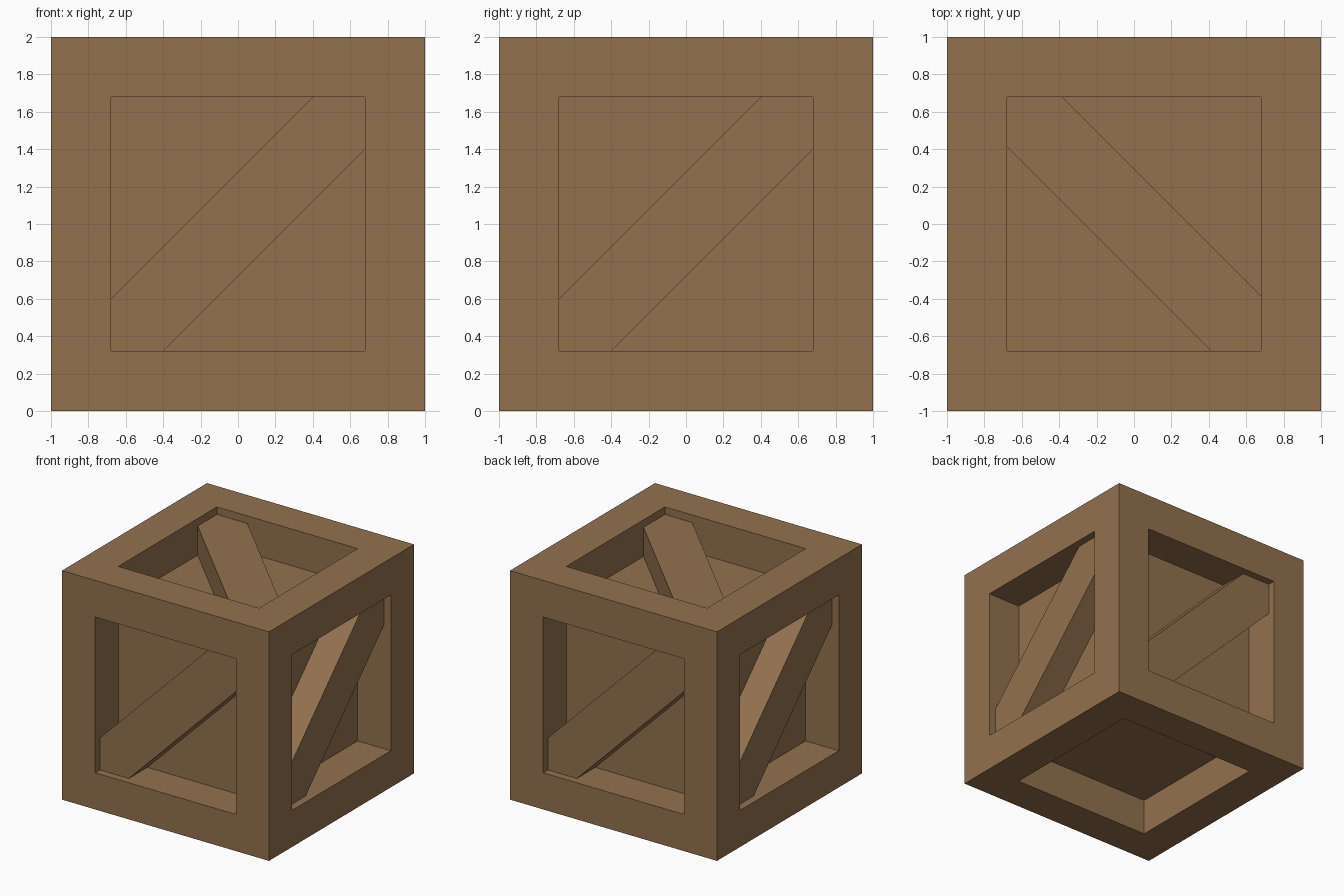
import bpy, bmesh, math
from mathutils import Matrix, Vector

if "Cube" in bpy.data.objects:
    bpy.data.objects.remove(bpy.data.objects["Cube"])

RAIL = 0.32          # frame rail width and panel depth
E = 1 - RAIL         # half size of each opening
PLANK_TOP = 0.934    # plank face, slightly below the frame face

wood = bpy.data.materials.new("wood")
wood.diffuse_color = (0.29, 0.165, 0.077, 1)
wood.use_nodes = True
wood.node_tree.nodes["Principled BSDF"].inputs["Base Color"].default_value = wood.diffuse_color


def add_object(name, bm):
    bmesh.ops.recalc_face_normals(bm, faces=bm.faces)
    mesh = bpy.data.meshes.new(name)
    bm.to_mesh(mesh)
    bm.free()
    mesh.materials.append(wood)
    obj = bpy.data.objects.new(name, mesh)
    obj.location.z = 1
    bpy.context.collection.objects.link(obj)
    return obj


def plank(name, u, v, n, upper=0.28, lower=0.28):
    """Diagonal board filling two opposite corners of an opening on face n."""
    outline = [(-E, -E), (lower - E, -E), (E, E - lower),
               (E, E), (E - upper, E), (-E, upper - E)]
    bm = bmesh.new()
    base = bm.faces.new([bm.verts.new((a, b, E)) for a, b in outline])
    ext = bmesh.ops.extrude_face_region(bm, geom=[base], use_keep_orig=True)
    top = [g for g in ext["geom"] if isinstance(g, bmesh.types.BMVert)]
    bmesh.ops.translate(bm, verts=top, vec=(0, 0, PLANK_TOP - E))
    axes = Matrix((u, v, n)).transposed().to_4x4()
    bmesh.ops.transform(bm, matrix=axes, verts=bm.verts)
    add_object(name, bm)


# Crate body: cube with a recessed panel on every face
bm = bmesh.new()
bmesh.ops.create_cube(bm, size=2)
panels = bm.faces[:]
bmesh.ops.inset_individual(bm, faces=panels, thickness=RAIL,
                           use_even_offset=True)
ext = bmesh.ops.extrude_discrete_faces(bm, faces=panels)
for f in ext["faces"]:
    bmesh.ops.translate(bm, verts=f.verts[:], vec=f.normal * -RAIL)
add_object("crate_frame", bm)

# Diagonal planks on the four sides
for i, side in enumerate(("front", "right", "back", "left")):
    turn = Matrix.Rotation(math.radians(90 * i), 3, 'Z')
    plank(side + "_plank", turn @ Vector((1, 0, 0)), Vector((0, 0, 1)),
          turn @ Vector((0, -1, 0)))

# Diagonal plank on the top
plank("top_plank", Vector((0, 1, 0)), Vector((-1, 0, 0)), Vector((0, 0, 1)),
      upper=0.265, lower=0.295)
